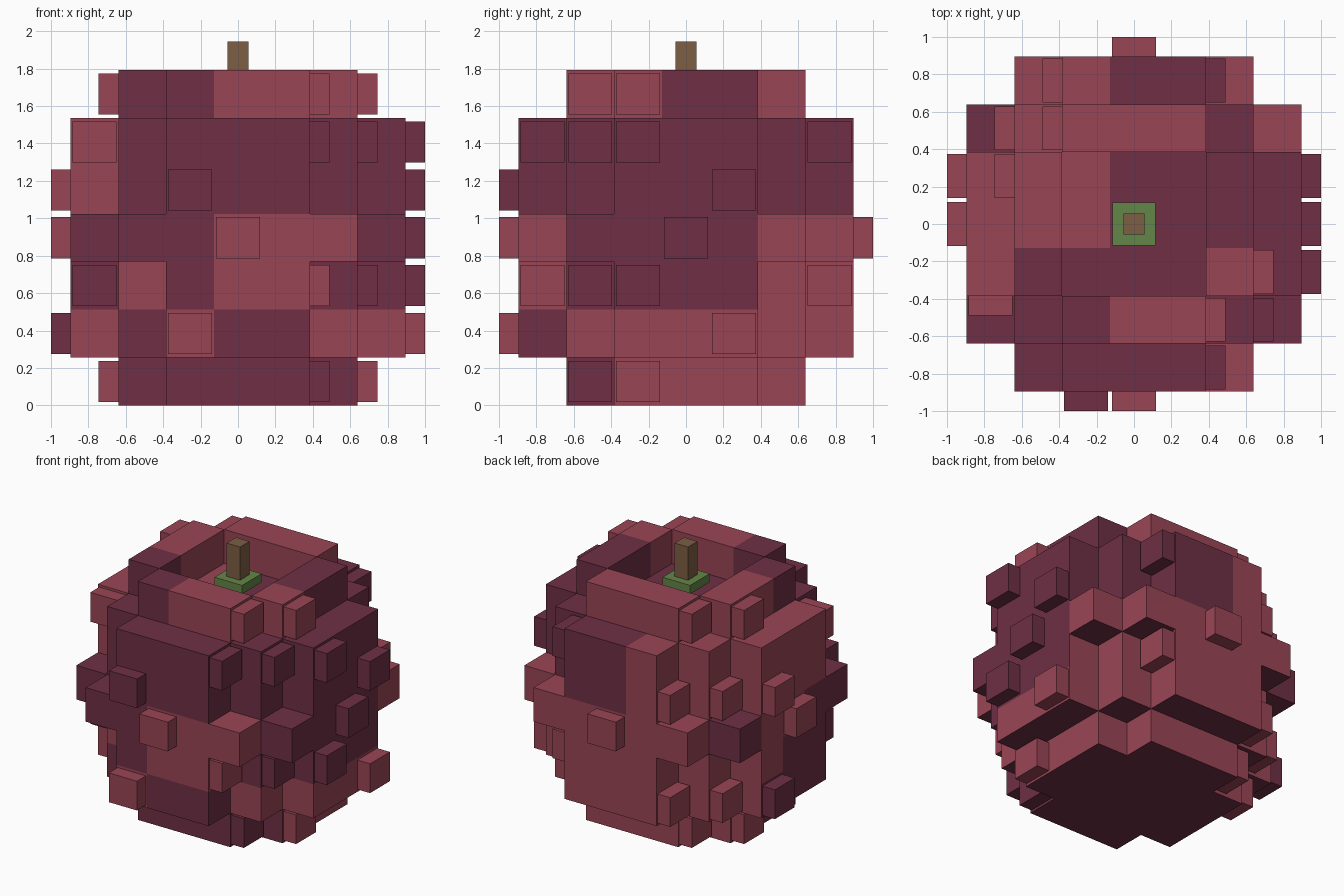
import bpy, bmesh
from mathutils import Vector

if "Cube" in bpy.data.objects:
    bpy.data.objects.remove(bpy.data.objects["Cube"])

C = 0.256            # voxel size
OUT = 0.105          # how far the bumps stick out


def material(name, rgb):
    m = bpy.data.materials.new(name)
    lin = [((v / 255 + 0.055) / 1.055) ** 2.4 for v in rgb]
    m.diffuse_color = (*lin, 1)
    m.use_nodes = True
    m.node_tree.nodes["Principled BSDF"].inputs["Base Color"].default_value = m.diffuse_color
    return m


dark = material("dark plum", (110, 47, 69))
light = material("rosy red", (154, 69, 86))
green = material("leaf green", (100, 134, 72))
brown = material("stem brown", (124, 95, 68))

# Skin patches seen from each side (rows from top down, D dark, S light)
FRONT = [".DDSSS.", "SDDDDDD", "SDDDDDD", "DDDSSSD", "DSDSSDD", "SDSDDSS", ".DDDDD."]
RIGHT = [".SSDDS.", "DDDDDDD", "DDDDDDD", "SDDDDSS", "SDDDDSS", "DSSSSSS", ".DSSSS."]
BACK = [".SSSSD.", "SSSDDDD", "SSSDDDD", "DSSSSSS", "SSSSSSS", "SSSSSSS", ".SSSSS."]
LEFT = [".DDSSS.", "DDSSSSS", "DDSSSSS", "DDDSSDS", "DSDDSSS", "DDDDDSS", ".DDDSS."]
TOP = [".SSDDS.", "DSSSSDS", "SSSDDDD", "SSSDDDD", "SDDDDSD", "DDDSSDD", ".DDDDS."]


def solid(i, j, k):
    if max(abs(i), abs(j), abs(k)) > 3:
        return False
    if k == 3 and abs(i) <= 1 and abs(j) <= 1:      # hollow crown
        return False
    return i * i + j * j + 0.85 * k * k <= 13.5


def patch(cell, d):
    i, j, k = cell
    inner = k == 3 and (d[0] * i < 0 or d[1] * j < 0)
    if d[2] > 0 or inner:
        ch = TOP[3 - j][i + 3]
    elif d[2] < 0:
        ch = "D"
    elif d[1]:
        ch = (FRONT if d[1] < 0 else BACK)[3 - k][i + 3]
    else:
        ch = (RIGHT if d[0] > 0 else LEFT)[3 - k][j + 3]
    return 1 if ch == "S" else 0


def centre(cell):
    return Vector((cell[0] * C, cell[1] * C, (cell[2] + 3.5) * C))


def finish(bm, name, mats):
    me = bpy.data.meshes.new(name)
    bm.to_mesh(me)
    bm.free()
    for m in mats:
        me.materials.append(m)
    ob = bpy.data.objects.new(name, me)
    bpy.context.collection.objects.link(ob)
    return ob


def add_box(bm, c, size, mat=0):
    verts = bmesh.ops.create_cube(bm, size=1)["verts"]
    for v in verts:
        v.co = Vector(a * s for a, s in zip(v.co, size)) + Vector(c)
    for f in {f for v in verts for f in v.link_faces}:
        f.material_index = mat


# Fruit body: exposed voxel faces of a slightly tall ball
DIRS = [(1, 0, 0), (-1, 0, 0), (0, 1, 0), (0, -1, 0), (0, 0, 1), (0, 0, -1)]
R = range(-3, 4)
bm = bmesh.new()
for cell in [(i, j, k) for i in R for j in R for k in R if solid(i, j, k)]:
    for d in DIRS:
        if solid(*(a + b for a, b in zip(cell, d))):
            continue
        n = Vector(d)
        u = Vector((d[1], d[2], d[0]))
        w = n.cross(u)
        p = centre(cell)
        f = bm.faces.new([bm.verts.new(p + (n + a * u + b * w) * C / 2)
                          for a, b in ((-1, -1), (1, -1), (1, 1), (-1, 1))])
        f.material_index = patch(cell, d)
bmesh.ops.remove_doubles(bm, verts=bm.verts, dist=0.0001)
finish(bm, "fruit_body", [dark, light])

# Bumps on the skin, grouped by the side they point to
BUMPS = {
    (1, 0, 0): [(1, -2, 3), (2, -1, 3), (1, -3, 2), (2, -2, 2), (3, -1, 2), (1, 3, 2),
                (3, 1, 1), (3, 0, 0), (1, -3, -1), (2, -2, -1), (3, -1, -1), (1, 3, -1),
                (3, 1, -2), (1, -2, -3), (2, -1, -3)],
    (-1, 0, 0): [(-1, 2, 3), (-2, 1, 3), (-1, 3, 1), (-2, 2, 1), (-3, 1, 1), (-3, 0, 0),
                 (-1, 3, -2), (-2, 2, -2), (-3, 1, -2), (-1, 2, -3), (-2, 1, -3)],
    (0, -1, 0): [(-3, -1, 2), (-3, -1, -1), (-1, -3, 1), (0, -3, 0), (-1, -3, -2)],
    (0, 1, 0): [(0, 3, 0)],
}
bm = bmesh.new()
for d, cells in BUMPS.items():
    size = (OUT + 0.02 if d[0] else 0.235, OUT + 0.02 if d[1] else 0.235, 0.22)
    for cell in cells:
        add_box(bm, centre(cell) + Vector(d) * (C / 2 + OUT / 2 - 0.01), size, patch(cell, d))
finish(bm, "skin_bumps", [dark, light])

# Leaf plate and stem in the crown
for name, half, z0, z1, mat in (("leaf_plate", 0.115, 1.63, 1.695, green),
                                ("stem", 0.056, 1.66, 1.945, brown)):
    bm = bmesh.new()
    add_box(bm, (0, 0, (z0 + z1) / 2), (2 * half, 2 * half, z1 - z0))
    finish(bm, name, [mat])
